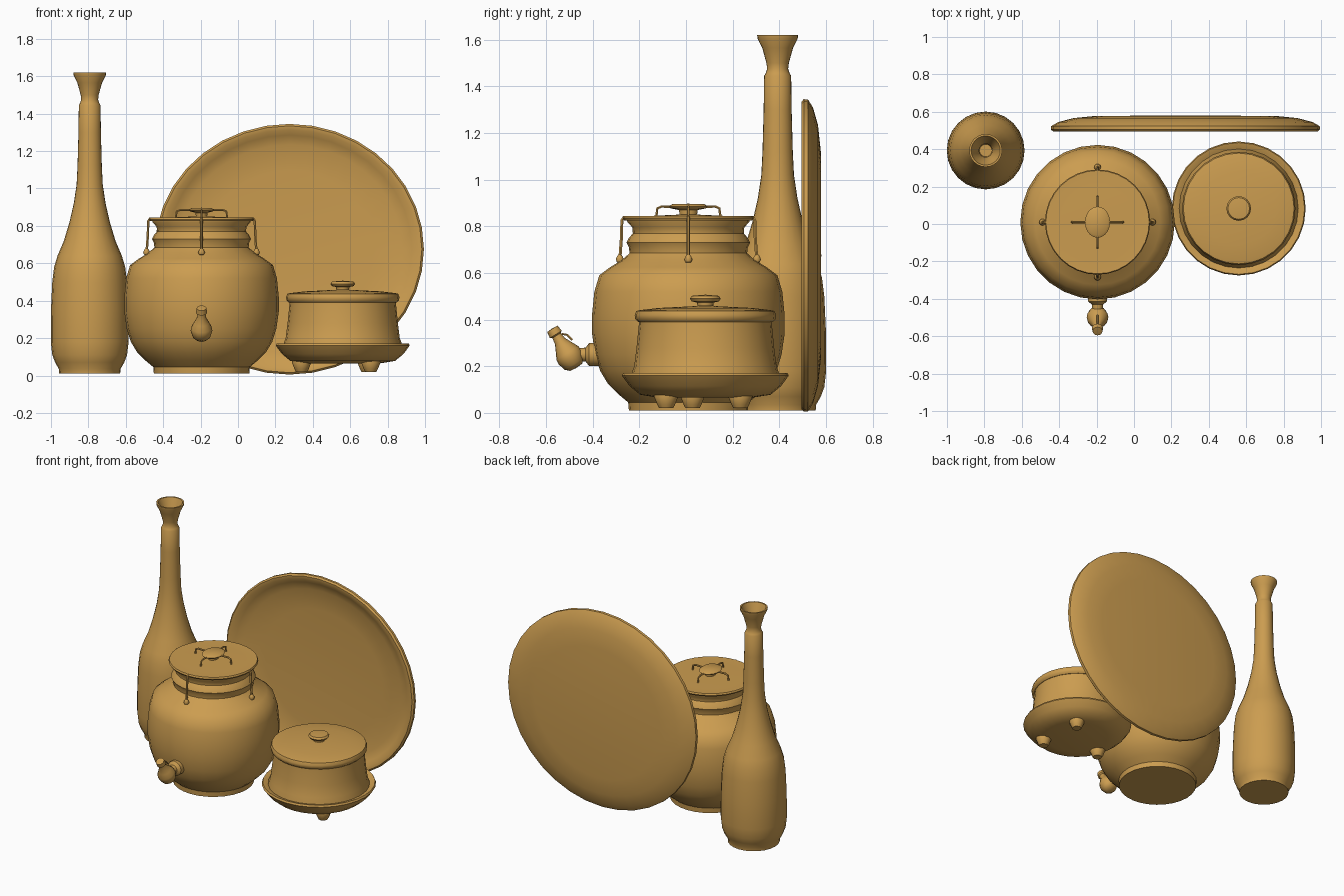
import bpy, bmesh, math
from mathutils import Vector, Matrix

if "Cube" in bpy.data.objects:
    bpy.data.objects.remove(bpy.data.objects["Cube"])

clay = bpy.data.materials.new("ochre_clay")
clay.diffuse_color = (0.60, 0.335, 0.08, 1)
clay.use_nodes = True
clay.node_tree.nodes["Principled BSDF"].inputs["Base Color"].default_value = clay.diffuse_color


def finish(name, me, angle=42):
    """Smooth shading with sharp edges kept, one colour."""
    me.polygons.foreach_set("use_smooth", [True] * len(me.polygons))
    me.set_sharp_from_angle(angle=math.radians(angle))
    me.materials.clear()
    me.materials.append(clay)
    ob = bpy.data.objects.new(name, me)
    bpy.context.collection.objects.link(ob)
    return ob


def lathe(name, profile, loc, sides=28, rot_x=0, scale=(1, 1, 1)):
    """Spin (radius, height) points round z; radius 0 closes to a point."""
    bm = bmesh.new()
    rings = []
    for r, z in profile:
        n = 1 if r == 0 else sides
        rings.append([bm.verts.new((r * math.cos(2 * math.pi * i / sides),
                                    r * math.sin(2 * math.pi * i / sides), z)) for i in range(n)])
    for a, b in zip(rings, rings[1:]):
        for i in range(sides):
            j = (i + 1) % sides
            quad = [a[i % len(a)], a[j % len(a)], b[j % len(b)], b[i % len(b)]]
            bm.faces.new(list(dict.fromkeys(quad)))
    bmesh.ops.recalc_face_normals(bm, faces=bm.faces)
    bm.transform(Matrix.Translation(loc) @ Matrix.Rotation(rot_x, 4, 'X')
                 @ Matrix.Diagonal((*scale, 1)))
    me = bpy.data.meshes.new(name)
    bm.to_mesh(me)
    bm.free()
    return finish(name, me)


def wire(name, points, radius):
    """Round wire through the points."""
    cu = bpy.data.curves.new(name, 'CURVE')
    cu.dimensions = '3D'
    cu.bevel_depth, cu.bevel_resolution, cu.use_fill_caps = radius, 1, True
    sp = cu.splines.new('POLY')
    sp.points.add(len(points) - 1)
    for p, co in zip(sp.points, points):
        p.co = (*co, 1)
    tmp = bpy.data.objects.new(name + "_path", cu)
    bpy.context.collection.objects.link(tmp)
    me = bpy.data.meshes.new_from_object(tmp.evaluated_get(bpy.context.evaluated_depsgraph_get()))
    bpy.data.objects.remove(tmp)
    return finish(name, me)


# tall bottle with a funnel mouth
lathe("bottle", [(0, .01), (.163, .01), (.165, .035), (.185, .07), (.2, .11), (.208, .18), (.207, .35),
                 (.2, .5), (.19, .58), (.172, .64), (.138, .72), (.108, .82), (.085, .92), (.07, 1.02),
                 (.065, 1.12), (.06, 1.3), (.058, 1.445), (.052, 1.455), (.045, 1.475), (.048, 1.5),
                 (.066, 1.565), (.086, 1.605), (.088, 1.62), (.078, 1.62), (.058, 1.565), (.036, 1.5),
                 (.033, 1.45), (0, 1.45)], (-.793, .393, 0), 24)

# large pot
PX, PY = -.195, .01
lathe("pot_body", [(0, .01), (.255, .01), (.258, .045), (.3, .08), (.345, .125), (.378, .18), (.4, .25),
                   (.413, .34), (.413, .42), (.403, .52), (.382, .59), (.335, .625), (.285, .655),
                   (.252, .685), (.255, .71), (.265, .73), (.255, .75), (.238, .77), (.24, .795),
                   (.262, .82), (.262, .832), (0, .832)], (PX, PY, 0), 28)
lathe("pot_lid", [(0, .825), (.275, .825), (.281, .835), (.276, .845), (.2, .843), (0, .852)], (PX, PY, 0), 32)
lathe("pot_lid_knob", [(0, .85), (.03, .85), (.032, .87), (.06, .877), (.067, .886), (.055, .895), (0, .897)],
      (PX, PY, 0), 20, scale=(1, 1.25, 1))

# four lid arms and four hanging clasps round the pot
for k in range(4):
    d = Vector((math.cos(k * math.pi / 2), math.sin(k * math.pi / 2), 0))

    def at(r, z):
        return Vector((PX, PY, z)) + d * r
    wire(f"lid_arm_{k}", [at(.02, .883), at(.115, .885), at(.133, .877), at(.137, .845)], .006)
    wire(f"clasp_{k}", [at(.25, .838), at(.277, .838), at(.285, .825), at(.287, .75), at(.294, .655)], .0075)
    lathe(f"clasp_bulb_{k}", [(0, -.018), (.013, -.012), (.018, 0), (.013, .013), (.006, .022), (0, .022)],
          at(.294, .658), 10)

# spigot on the front of the pot
lathe("spigot_stem", [(0, -.03), (.05, -.03), (.05, .03), (.042, .036), (.03, .045), (.026, .09), (0, .09)],
      (PX, -.385, .25), 16, math.pi / 2)
lathe("spigot_body", [(0, -.055), (.03, -.052), (.048, -.035), (.058, 0), (.055, .02), (.04, .05),
                      (.025, .08), (.021, .108), (.03, .114), (.026, .142), (0, .144)],
      (PX, -.498, .24), 16, math.radians(32))
wire("spigot_lever", [(PX, -.55, .325), (PX, -.53, .338), (PX, -.51, .335), (PX, -.488, .312)], .005)

# covered dish on a footed tray
CX, CY = .56, .083
lathe("tray", [(0, .065), (.2, .065), (.28, .078), (.325, .115), (.358, .16), (.352, .172), (.325, .165),
               (.3, .15), (0, .14)], (CX, CY, 0), 28)
lathe("dish_body", [(.32, .14), (.318, .165), (.305, .2), (.295, .28), (.285, .38), (.285, .4), (0, .4)],
      (CX, CY, 0), 28)
lathe("dish_lid", [(0, .39), (.288, .39), (.301, .402), (.303, .42), (.296, .437), (.278, .441),
                   (.2, .45), (0, .46)], (CX, CY, 0), 28)
lathe("dish_knob", [(.045, .45), (.034, .46), (.036, .473), (.058, .478), (.066, .49), (.058, .502), (0, .507)],
      (CX, CY, 0), 16)
for i, (dx, dy) in enumerate([(-.22, -.055), (.15, -.168), (.13, .15)]):
    lathe(f"dish_foot_{i}", [(0, .02), (.03, .02), (.038, .035), (.052, .07), (.045, .1), (0, .1)],
          (CX + dx, CY + dy, 0), 12)

# big oval platter standing on edge, hollow side to the front (height 0 = front, negative = back)
lathe("platter", [(0, -.052), (.45, -.05), (.6, -.04), (.655, -.022), (.685, -.002), (.708, 0), (.719, -.01),
                  (.718, -.028), (.68, -.05), (.6, -.071), (.48, -.083), (0, -.085)],
      (.275, .495, .675), 36, math.pi / 2, scale=(1, .932, 1))
